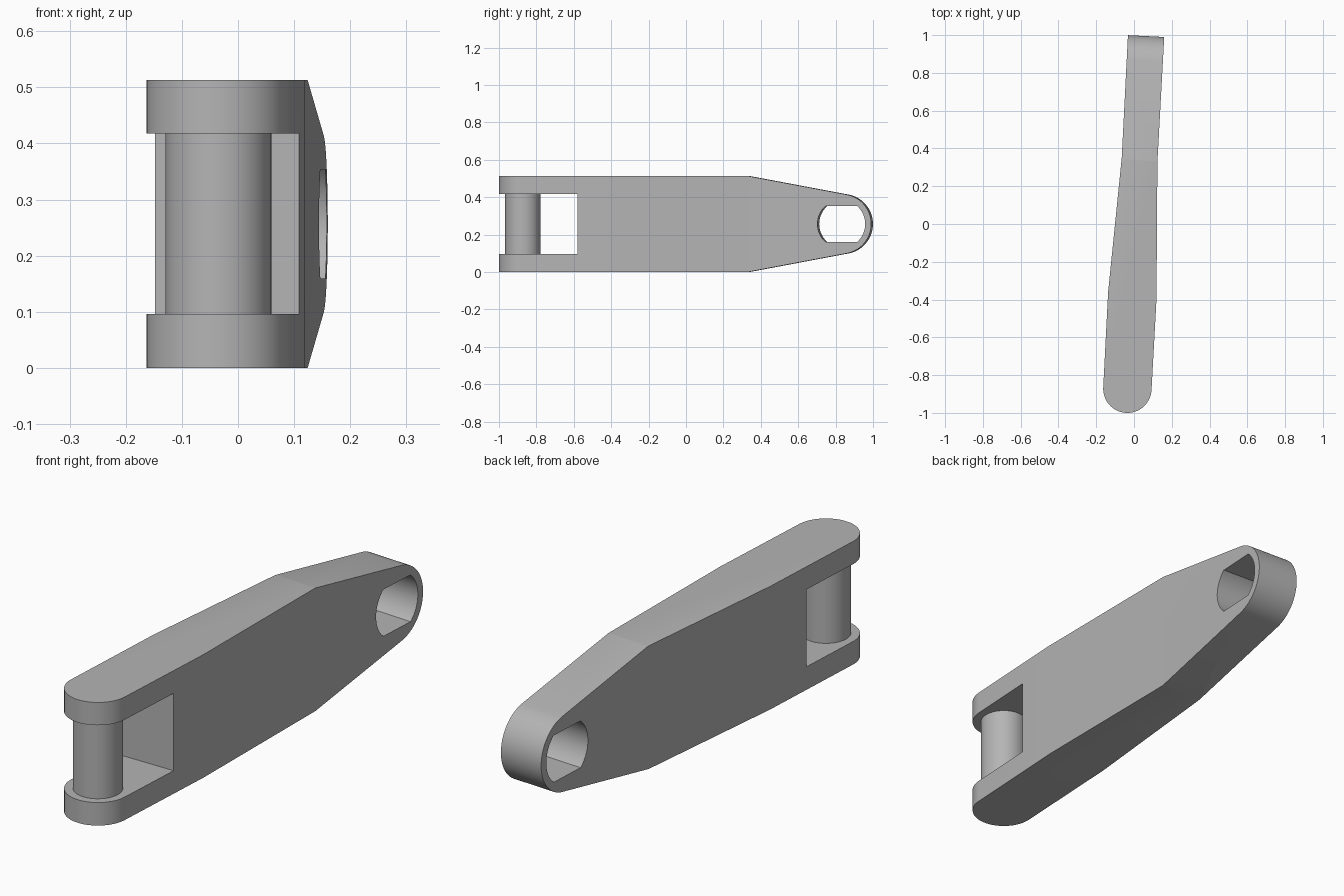
import bpy
import bmesh
from math import sin, cos, pi, radians, sqrt
from mathutils import Vector

cube = bpy.data.objects.get("Cube")
if cube:
    bpy.data.objects.remove(cube, do_unlink=True)

HEIGHT = 0.513
MID = HEIGHT / 2
PIN = Vector((-0.035, -0.872))   # pin axis in plan
EYE_Y = 0.83                     # eye axis at the right face
TILT = -0.05                     # eye axis drifts in y along x

grey = bpy.data.materials.new("plain grey")
grey.use_nodes = True
colour = (0.46, 0.46, 0.46, 1)
grey.diffuse_color = colour
grey.node_tree.nodes["Principled BSDF"].inputs["Base Color"].default_value = colour


def arc(cx, cy, r, start, end, steps):
    angles = [radians(start + (end - start) * i / steps) for i in range(steps + 1)]
    return [(cx + r * cos(a), cy + r * sin(a)) for a in angles]


def prism(name, points, sweep):
    """Extrude a closed outline of 3D points along a vector."""
    bm = bmesh.new()
    face = bm.faces.new([bm.verts.new(p) for p in points])
    result = bmesh.ops.extrude_face_region(bm, geom=[face])
    verts = [v for v in result["geom"] if isinstance(v, bmesh.types.BMVert)]
    bmesh.ops.translate(bm, verts=verts, vec=sweep)
    bmesh.ops.recalc_face_normals(bm, faces=bm.faces)
    mesh = bpy.data.meshes.new(name)
    bm.to_mesh(mesh)
    bm.free()
    mesh.materials.append(grey)
    obj = bpy.data.objects.new(name, mesh)
    bpy.context.collection.objects.link(obj)
    return obj


def side_prism(name, outline):
    """Sweep a (y, z) outline across the arm, parallel to the eye axis."""
    x0, width = -0.5, 1.0
    points = [(x0, y + TILT * (x0 - 0.16), z) for y, z in outline]
    return prism(name, points, Vector((width, TILT * width, 0)))


def activate(obj):
    bpy.ops.object.select_all(action="DESELECT")
    obj.select_set(True)
    bpy.context.view_layer.objects.active = obj


def combine(target, tool, operation):
    mod = target.modifiers.new(operation.lower(), "BOOLEAN")
    mod.operation, mod.object, mod.solver = operation, tool, "EXACT"
    tool.hide_render = True
    activate(target)
    bpy.ops.object.modifier_apply(modifier=mod.name)
    bpy.data.objects.remove(tool, do_unlink=True)


# Arm: slightly cranked plan with a round fork end
plan = arc(PIN.x, PIN.y, 0.128, 177, 357, 40)
plan += [(0.119, -0.40), (0.124, 0.33), (0.16, 0.99)]
plan += [(-0.032, 1.0), (-0.065, 0.35), (-0.137, -0.36)]
arm = prism("arm", [(x, y, 0) for x, y in plan], Vector((0, 0, HEIGHT)))

# Side shape: tapered to a rounded eye end
side = [(-1.5, -0.1), (0.33 - 0.55, -0.1), (0.33, 0)]
side += arc(EYE_Y, MID, 0.16, -80, 80, 40)
side += [(0.33, HEIGHT), (0.33 - 0.55, HEIGHT + 0.1), (-1.5, HEIGHT + 0.1)]
combine(arm, side_prism("side_shape", side), "INTERSECT")

# Eye: round hole with flats above and below
flat, radius = 0.0975, 0.128
half = 49.6
hole = arc(EYE_Y, MID, radius, -half, half, 20)
hole += arc(EYE_Y, MID, radius, 180 - half, 180 + half, 20)
combine(arm, side_prism("eye_hole", hole), "DIFFERENCE")

# Fork: square slot through the front end
slot = [(-0.5, -1.2, 0.096), (0.5, -1.2, 0.096), (0.5, -0.58, 0.096), (-0.5, -0.58, 0.096)]
combine(arm, prism("fork_slot", slot, Vector((0, 0, 0.322))), "DIFFERENCE")

# Pin held between the fork cheeks
ring = [(x, y, 0.09) for x, y in arc(PIN.x, PIN.y, 0.0945, 0, 352.5, 47)]
pin = prism("fork_pin", ring, Vector((0, 0, 0.334)))

for part in (arm, pin):
    activate(part)
    bpy.ops.object.shade_smooth_by_angle(angle=radians(20))
